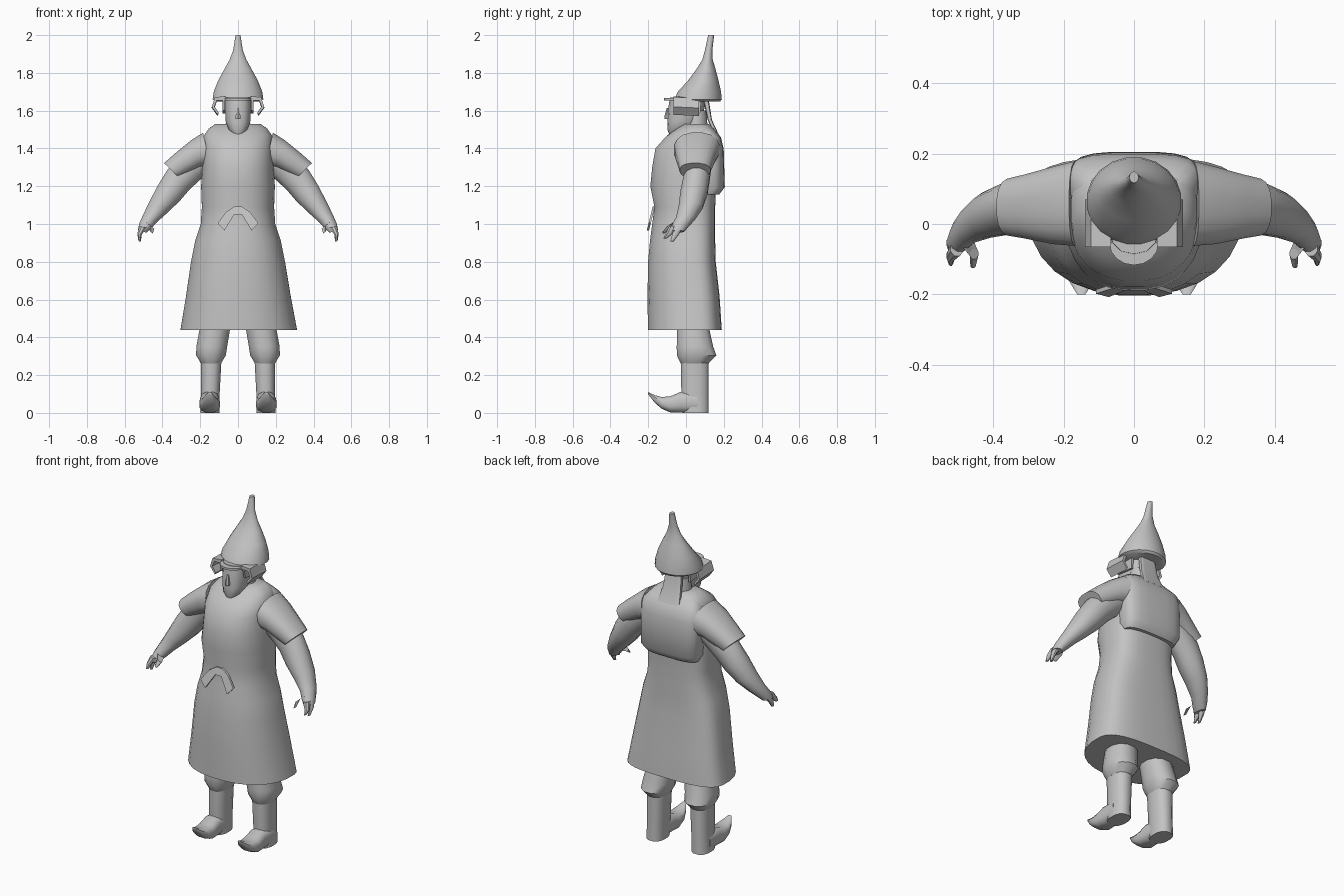
import bpy, bmesh, math
from mathutils import Vector

cloth = bpy.data.materials.new("plain grey")
cloth.diffuse_color = (0.55, 0.55, 0.55, 1)


def finish(name, bm, angle=35):
    bmesh.ops.recalc_face_normals(bm, faces=bm.faces[:])
    me = bpy.data.meshes.new(name)
    bm.to_mesh(me)
    bm.free()
    me.materials.append(cloth)
    ob = bpy.data.objects.new(name, me)
    bpy.context.collection.objects.link(ob)
    bpy.ops.object.select_all(action='DESELECT')
    ob.select_set(True)
    bpy.context.view_layer.objects.active = ob
    bpy.ops.object.shade_smooth_by_angle(angle=math.radians(angle))
    return ob


def loft(name, rings, n=16, p=2.0, angle=40, p_back=None):
    """Skin over rings of (centre, half axis u, half axis v[, shift]), rounded by power p.
    The shift moves the widest line along v; p_back rounds the +v half."""
    bm = bmesh.new()
    loops = []
    for c, u, v, *shift in rings:
        k = shift[0] if shift else 0.0
        loop = []
        for i in range(n):
            a = 2 * math.pi * (i + 0.5) / n
            ca, sa = math.cos(a), math.sin(a)
            q = p_back if p_back and sa > 0 else p
            fu = math.copysign(abs(ca) ** (2 / q), ca)
            fv = math.copysign(abs(sa) ** (2 / q), sa)
            fv = k + fv * (1 - k if fv > 0 else 1 + k)
            loop.append(bm.verts.new(Vector(c) + Vector(u) * fu + Vector(v) * fv))
        loops.append(loop)
    for a, b in zip(loops, loops[1:]):
        for i in range(n):
            j = (i + 1) % n
            bm.faces.new((a[i], a[j], b[j], b[i]))
    bm.faces.new(loops[0])
    bm.faces.new(loops[-1])
    return finish(name, bm, angle)


def level(z, hx, y0, y1, x=0.0, shift=0.0):
    """Horizontal ring from its half width and y extent."""
    return ((x, (y0 + y1) / 2, z), (hx, 0, 0), (0, (y1 - y0) / 2, 0), shift)


def limb(s, x, y, z, ux, uz, hy):
    """Limb ring on side s, with its half axis across the limb and depth."""
    return ((s * x, y, z), (s * ux, 0, uz), (0, hy, 0))


def plate(name, pts, offset):
    """Closed prism from an outline and an offset vector."""
    bm = bmesh.new()
    a = [bm.verts.new(q) for q in pts]
    b = [bm.verts.new(Vector(q) + Vector(offset)) for q in pts]
    bm.faces.new(a)
    bm.faces.new(b)
    for i in range(len(a)):
        j = (i + 1) % len(a)
        bm.faces.new((a[i], a[j], b[j], b[i]))
    return finish(name, bm)


# Long robe with flared skirt, widest behind the middle
loft("robe", [
    level(0.44, 0.31, -0.203, 0.19, 0.004, 0.33), level(0.62, 0.278, -0.205, 0.178, 0.002, 0.33),
    level(0.80, 0.25, -0.202, 0.158, 0, 0.3), level(0.91, 0.228, -0.192, 0.155, 0, 0.25),
    level(1.00, 0.198, -0.18, 0.155, 0, 0.2), level(1.09, 0.192, -0.168, 0.155, 0, 0.2),
    level(1.20, 0.196, -0.19, 0.16, 0, 0.2), level(1.30, 0.19, -0.18, 0.17, 0, 0.2),
    level(1.40, 0.185, -0.163, 0.175, 0, 0.1), level(1.47, 0.18, -0.10, 0.168),
    level(1.505, 0.155, -0.05, 0.15), level(1.53, 0.12, -0.01, 0.12)],
    n=28, p=2.3, p_back=3.0)

# Padded yoke across the upper back
loft("back_yoke", [
    level(1.155, 0.168, 0.05, 0.175), level(1.195, 0.185, 0.05, 0.206),
    level(1.40, 0.192, 0.05, 0.2), level(1.46, 0.185, 0.04, 0.185),
    level(1.495, 0.155, 0.03, 0.155), level(1.525, 0.12, 0.03, 0.12)], n=20, p=3.3)

# Waist bow with two hanging ends
half = [(0.02, 1.092), (0.062, 1.065), (0.108, 1.005), (0.072, 0.966), (0.02, 1.05)]
outline = half + [(-x, z) for x, z in reversed(half)]
plate("waist_bow", [(x, -0.165 - 0.25 * (1.09 - z), z) for x, z in outline], (0, -0.012, 0))

# Neck and head
loft("neck", [level(1.46, 0.075, -0.01, 0.12), level(1.60, 0.06, 0.0, 0.11)], n=12)
loft("head", [
    level(1.462, 0.012, -0.085, -0.055), level(1.50, 0.05, -0.098, 0.02),
    level(1.54, 0.066, -0.098, 0.07), level(1.60, 0.07, -0.096, 0.095),
    level(1.67, 0.074, -0.085, 0.11)], n=14, p=2.4)
loft("nose", [level(1.555, 0.014, -0.113, -0.08), level(1.575, 0.014, -0.113, -0.08),
              level(1.615, 0.007, -0.102, -0.08)], n=6)

# Tall hat leaning back to a blunt point
loft("hat", [
    level(1.648, 0.115, -0.04, 0.182), level(1.66, 0.136, -0.062, 0.191),
    level(1.70, 0.13, -0.045, 0.187), level(1.76, 0.106, 0.01, 0.173),
    level(1.82, 0.073, 0.055, 0.157), level(1.87, 0.045, 0.086, 0.142),
    level(1.92, 0.026, 0.1, 0.14), level(2.00, 0.013, 0.117, 0.149)], n=20)

# Crescent visor and hanging neck cloth
arc = [math.pi * i / 8 for i in range(9)]
plate("visor", [(-0.07 * math.cos(a), -0.055 - 0.062 * math.sin(a), 1.655) for a in arc]
      + [(0.05 * math.cos(a), -0.05 - 0.02 * math.sin(a), 1.655) for a in arc], (0, 0, 0.012))
loft("neck_cloth", [level(1.473, 0.072, 0.15, 0.174), level(1.55, 0.058, 0.115, 0.138),
                    level(1.66, 0.05, 0.09, 0.12)], n=12, p=6)

for side, s in (("left", -1), ("right", 1)):
    # Curled ear flap under the hat
    curl = [(0.065, 1.676), (0.122, 1.672), (0.139, 1.62), (0.108, 1.578),
            (0.102, 1.59), (0.124, 1.622), (0.112, 1.655), (0.065, 1.655)]
    plate(side + "_ear_flap", [(s * x, -0.065, z) for x, z in curl], (0, 0.135, -0.006))
    plate(side + "_ear_lining", [(s * 0.07, -0.06, 1.66), (s * 0.07, 0.08, 1.66),
                                 (s * 0.07, 0.075, 1.585), (s * 0.07, -0.045, 1.60)],
          (s * 0.012, 0, 0))

    # Short sleeve
    loft(side + "_sleeve", [
        limb(s, 0.165, 0.058, 1.395, 0.02, 0.09, 0.122),
        limb(s, 0.225, 0.053, 1.37, 0.022, 0.076, 0.112),
        limb(s, 0.30, 0.05, 1.318, 0.035, 0.056, 0.093),
        limb(s, 0.351, 0.048, 1.283, 0.041, 0.04, 0.082)], n=16, p=2.4)

    # Bare arm
    loft(side + "_arm", [
        limb(s, 0.17, 0.06, 1.36, 0.05, 0.07, 0.075),
        limb(s, 0.25, 0.06, 1.30, 0.055, 0.065, 0.075),
        limb(s, 0.315, 0.055, 1.235, 0.06, 0.055, 0.072),
        limb(s, 0.365, 0.042, 1.165, 0.06, 0.043, 0.074),
        limb(s, 0.42, 0.025, 1.09, 0.051, 0.029, 0.066),
        limb(s, 0.465, -0.002, 1.03, 0.039, 0.019, 0.053),
        limb(s, 0.49, -0.03, 0.99, 0.034, 0.012, 0.047),
        limb(s, 0.507, -0.05, 0.96, 0.024, 0.006, 0.04)], n=12)

    # Thumb and two broad fingers
    loft(side + "_thumb", [
        limb(s, 0.475, -0.05, 1.0, 0.018, 0.014, 0.024),
        limb(s, 0.455, -0.085, 0.985, 0.013, 0.011, 0.016),
        limb(s, 0.458, -0.118, 0.955, 0.008, 0.005, 0.008)], n=8)
    for k, (y, tip) in enumerate(((-0.078, 0.925), (-0.042, 0.908))):
        loft(f"{side}_finger_{k + 1}", [
            limb(s, 0.503, y + 0.008, 0.985, 0.02, 0.004, 0.022),
            limb(s, 0.521, y - 0.012, 0.948, 0.013, 0.003, 0.019),
            limb(s, 0.521, y - 0.032, tip, 0.007, 0.002, 0.01)], n=8)

    # Baggy breeches
    loft(side + "_breeches", [
        level(0.262, 0.055, -0.03, 0.122, s * 0.143),
        level(0.305, 0.081, -0.052, 0.164, s * 0.143),
        level(0.35, 0.084, -0.052, 0.147, s * 0.139),
        level(0.47, 0.083, -0.05, 0.12, s * 0.118)], n=12, p=2.3)

    # Boot shaft and upturned foot
    loft(side + "_boot_shaft", [
        level(0.0, 0.052, -0.02, 0.122, s * 0.149),
        level(0.10, 0.05, -0.027, 0.122, s * 0.146),
        level(0.28, 0.056, -0.028, 0.122, s * 0.142)], n=12, p=2.5)
    foot = [(0.06, 0.0, 0.11, 0.05), (-0.03, 0.0, 0.112, 0.052), (-0.085, 0.002, 0.088, 0.055),
            (-0.13, 0.022, 0.085, 0.048), (-0.165, 0.053, 0.094, 0.034), (-0.2, 0.098, 0.11, 0.012)]
    loft(side + "_boot_foot", [((s * 0.15, y, (a + b) / 2), (h, 0, 0), (0, 0, (b - a) / 2))
                               for y, a, b, h in foot], n=12, p=2.8)
